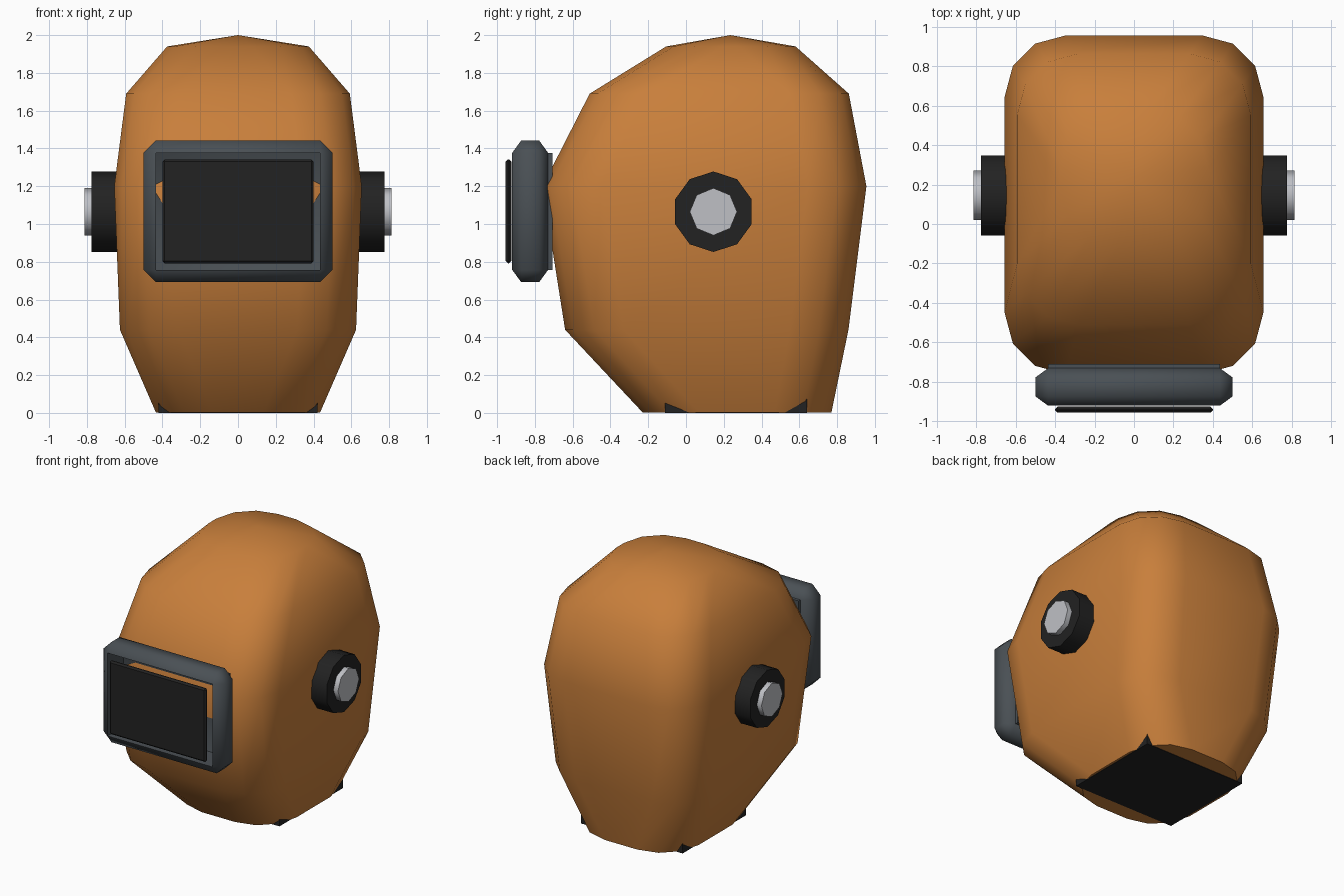
import bpy, bmesh, math
from mathutils import Matrix, Vector

if "Cube" in bpy.data.objects:
    bpy.data.objects.remove(bpy.data.objects["Cube"], do_unlink=True)


def material(name, colour):
    mat = bpy.data.materials.new(name)
    mat.use_nodes = True
    mat.diffuse_color = (*colour, 1)
    mat.node_tree.nodes["Principled BSDF"].inputs["Base Color"].default_value = (*colour, 1)
    return mat


orange = material("burnt orange", (0.58, 0.212, 0.044))
slate = material("slate grey", (0.068, 0.08, 0.09))
black = material("soft black", (0.016, 0.016, 0.016))
silver = material("silver", (0.52, 0.53, 0.56))


def finish(bm, name, mat, angle):
    bmesh.ops.recalc_face_normals(bm, faces=bm.faces)
    mesh = bpy.data.meshes.new(name)
    bm.to_mesh(mesh)
    bm.free()
    obj = bpy.data.objects.new(name, mesh)
    bpy.context.collection.objects.link(obj)
    mesh.materials.append(mat)
    bpy.ops.object.select_all(action="DESELECT")
    obj.select_set(True)
    bpy.context.view_layer.objects.active = obj
    bpy.ops.object.shade_smooth_by_angle(angle=math.radians(angle))
    return obj


def box(size, centre, bevel=0):
    bm = bmesh.new()
    bmesh.ops.create_cube(bm, size=1, matrix=Matrix.Diagonal((*size, 1)))
    if bevel:
        bmesh.ops.bevel(bm, geom=bm.edges[:], offset=bevel, segments=1, affect="EDGES")
    bmesh.ops.translate(bm, vec=centre, verts=bm.verts)
    return bm


# Helmet shell: rounded rectangles lofted upwards to a point
def rounded_ring(bm, z, half_x, front, back, radius):
    mid, half_y = (front + back) / 2, (back - front) / 2
    ring = []
    for corner, (sx, sy) in enumerate([(1, 1), (-1, 1), (-1, -1), (1, -1)]):
        for step in range(4):
            a = math.radians(corner * 90 + step * 30)
            ring.append(bm.verts.new((sx * (half_x - radius) + radius * math.cos(a),
                                      mid + sy * (half_y - radius) + radius * math.sin(a), z)))
    return ring


bm = bmesh.new()
levels = [(0.003, 0.435, -0.23, 0.77, 0.30),
          (0.44, 0.625, -0.64, 0.86, 0.31),
          (1.2, 0.655, -0.76, 0.955, 0.31),
          (1.69, 0.592, -0.51, 0.862, 0.31),
          (1.94, 0.375, -0.105, 0.58, 0.30)]
rings = [rounded_ring(bm, *level) for level in levels]
count = len(rings[0])
for low, high in zip(rings, rings[1:]):
    for i in range(count):
        j = (i + 1) % count
        bm.faces.new((low[i], low[j], high[j], high[i]))
crown = bm.verts.new((0, 0.235, 2))
for i in range(count):
    bm.faces.new((rings[-1][i], rings[-1][(i + 1) % count], crown))
bm.faces.new(rings[0][::-1])
finish(bm, "helmet_shell", orange, 42)

# Neck opening block, whose corners show through the shell
finish(box((0.84, 0.75, 0.2), (0, 0.265, 0.1)), "neck_opening", black, 30)

# Visor frame: chamfered box with its front face pushed in as a pocket
bm = box((1, 0.26, 0.75), (0, 0, 0), 0.065)
bmesh.ops.scale(bm, vec=(1, 0.73, 1), verts=bm.verts)
bmesh.ops.translate(bm, vec=(0, -0.825, 1.067), verts=bm.verts)
bm.normal_update()
front_face = min(bm.faces, key=lambda f: f.calc_center_median().y)
pocket = bmesh.ops.extrude_discrete_faces(bm, faces=[front_face])["faces"][0]
rim = [v for v in bm.verts if v.co.y < -0.919 and v not in pocket.verts]
floor_verts = list(pocket.verts)
for v in floor_verts:
    v.co.y = -0.708
finish(bm, "visor_frame", slate, 60)

# Dark lens floating just in front of the frame
finish(box((0.8, 0.03, 0.55), (0, -0.94, 1.067), 0.012), "visor_lens", black, 30)


# Pivot knobs on both sides
def disc(name, side, sides, radius, inner, outer, mat):
    bm = bmesh.new()
    bmesh.ops.create_cone(bm, cap_ends=True, segments=sides, radius1=radius,
                          radius2=radius, depth=outer - inner)
    top = max(bm.verts, key=lambda v: v.co.x)
    turn = Matrix.Rotation(-math.atan2(top.co.y, top.co.x), 4, "Z")
    lay = Matrix.Rotation(math.radians(-90), 4, "Y")
    place = Matrix.Translation(Vector((side * (inner + outer) / 2, 0.145, 1.065)))
    bmesh.ops.transform(bm, matrix=place @ lay @ turn, verts=bm.verts)
    finish(bm, name, mat, 50)


for label, side in (("left", 1), ("right", -1)):
    disc(label + "_pivot_knob", side, 10, 0.213, 0.55, 0.775, black)
    disc(label + "_pivot_cap", side, 8, 0.125, 0.7, 0.813, silver)
